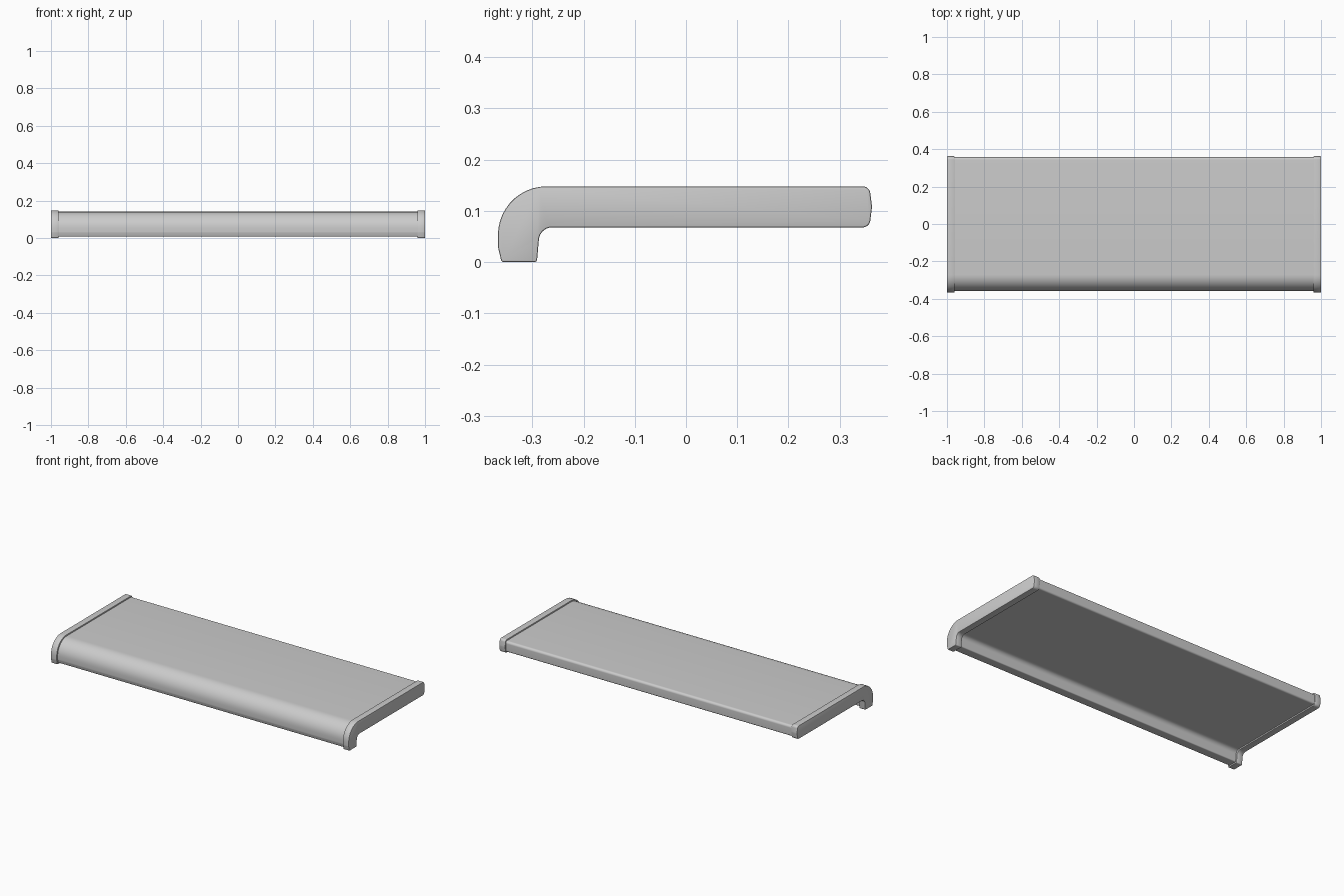
import bpy, bmesh, math
from mathutils import Vector

cube = bpy.data.objects.get("Cube")
if cube:
    bpy.data.objects.remove(cube, do_unlink=True)

grey = bpy.data.materials.new("light grey")
grey.use_nodes = True
colour = (0.6, 0.6, 0.6, 1)
grey.diffuse_color = colour
grey.node_tree.nodes["Principled BSDF"].inputs["Base Color"].default_value = colour


def rounded(corners):
    """Replace each (y, z, radius) corner with a tangent arc."""
    points = []
    count = len(corners)
    for i, (y, z, radius) in enumerate(corners):
        here = Vector((y, z))
        a = (Vector(corners[i - 1][:2]) - here).normalized()
        b = (Vector(corners[(i + 1) % count][:2]) - here).normalized()
        half = a.angle(b) / 2
        start = here + a * radius / math.tan(half)
        centre = here + (a + b).normalized() * radius / math.sin(half)
        arm = start - centre
        end = here + b * radius / math.tan(half) - centre
        sweep = arm.angle_signed(end)
        steps = max(2, round(abs(sweep) / math.radians(8)))
        for k in range(steps + 1):
            t = -sweep * k / steps
            c, s = math.cos(t), math.sin(t)
            points.append(centre + Vector((arm.x * c - arm.y * s, arm.x * s + arm.y * c)))
    return points


def extrude_profile(name, corners, x0, x1, bevel=0):
    """Sweep a side profile along x."""
    bm = bmesh.new()
    face = bm.faces.new([bm.verts.new((x0, p.x, p.y)) for p in rounded(corners)])
    swept = bmesh.ops.extrude_face_region(bm, geom=[face])
    verts = [v for v in swept["geom"] if isinstance(v, bmesh.types.BMVert)]
    bmesh.ops.translate(bm, verts=verts, vec=(x1 - x0, 0, 0))
    bmesh.ops.recalc_face_normals(bm, faces=bm.faces)
    mesh = bpy.data.meshes.new(name)
    bm.to_mesh(mesh)
    bm.free()
    mesh.materials.append(grey)
    obj = bpy.data.objects.new(name, mesh)
    bpy.context.collection.objects.link(obj)
    bpy.ops.object.select_all(action="DESELECT")
    bpy.context.view_layer.objects.active = obj
    obj.select_set(True)
    if bevel:
        mod = obj.modifiers.new("soft rim", "BEVEL")
        mod.width = bevel
        mod.segments = 2
        mod.limit_method = "ANGLE"
        mod.angle_limit = math.radians(50)
        mod.use_clamp_overlap = False
        bpy.ops.object.modifier_apply(modifier=mod.name)
    bpy.ops.object.shade_smooth_by_angle(angle=math.radians(35))
    return obj


# Side profile of the end caps: flat slab with a down-turned, rounded front lip
cap_profile = [
    (-0.36, 0, 0.007), (-0.367, 0.03, 0.02), (-0.367, 0.148, 0.095),
    (0.358, 0.148, 0.015), (0.363, 0.108, 0.03), (0.358, 0.068, 0.015),
    (-0.285, 0.068, 0.026), (-0.291, 0, 0.006),
]
# Board profile sits just inside the cap profile
board_profile = [
    (-0.352, 0.008, 0.006), (-0.358, 0.03, 0.02), (-0.358, 0.14, 0.088),
    (0.357, 0.14, 0.014), (0.357, 0.076, 0.01),
    (-0.294, 0.076, 0.026), (-0.298, 0.008, 0.006),
]

extrude_profile("sill_board", board_profile, -0.97, 0.97)
for side, name in ((1, "left_end_cap"), (-1, "right_end_cap")):
    extrude_profile(name, cap_profile, side * 0.96, side * 1.0, 0.003)
